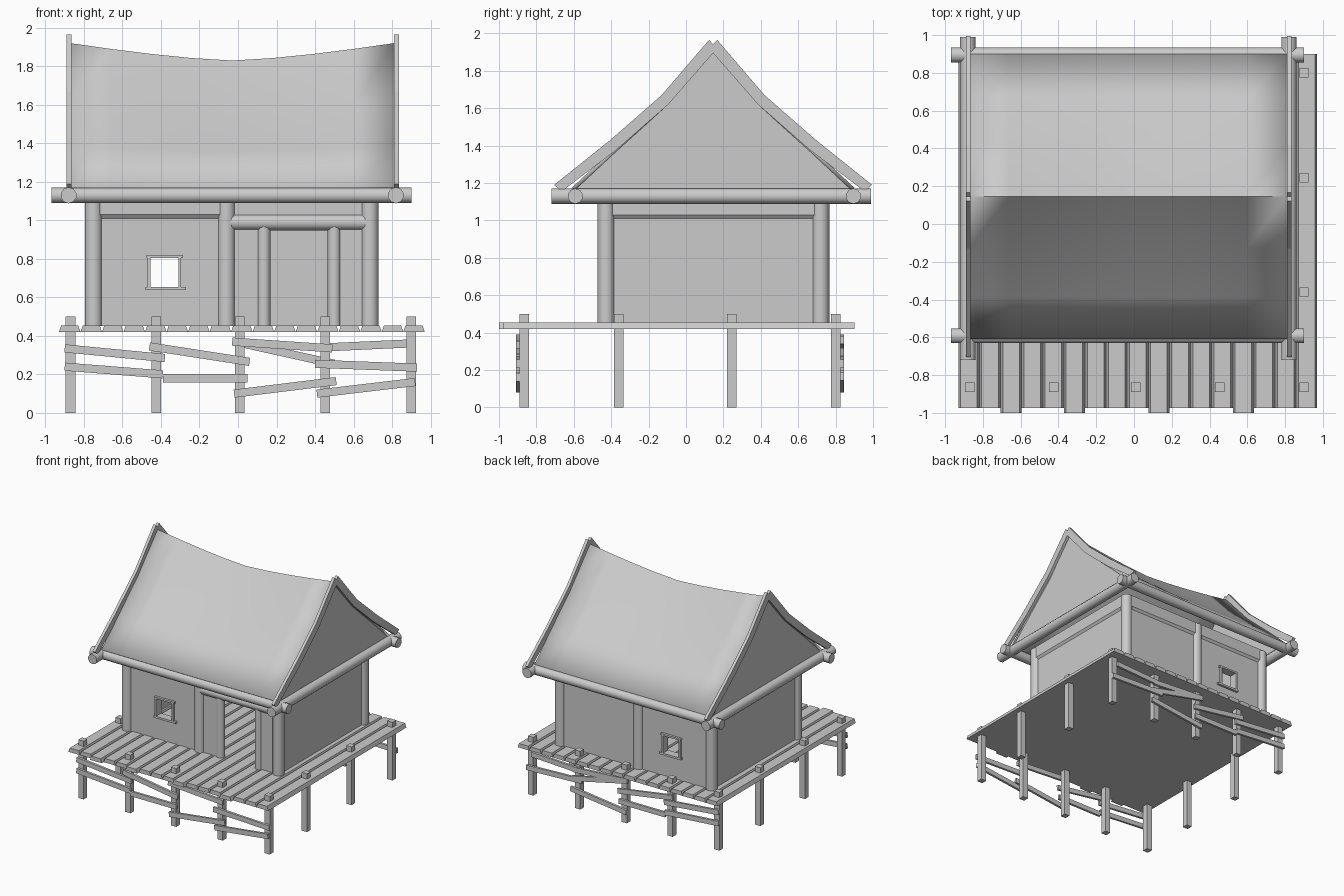
import bpy, bmesh, math
from mathutils import Vector, Matrix

if "Cube" in bpy.data.objects:
    bpy.data.objects.remove(bpy.data.objects["Cube"])


def finish(name, bm, smooth=False):
    bmesh.ops.recalc_face_normals(bm, faces=bm.faces)
    me = bpy.data.meshes.new(name)
    bm.to_mesh(me)
    bm.free()
    ob = bpy.data.objects.new(name, me)
    bpy.context.collection.objects.link(ob)
    if smooth:
        bpy.ops.object.select_all(action='DESELECT')
        ob.select_set(True)
        bpy.context.view_layer.objects.active = ob
        bpy.ops.object.shade_smooth_by_angle(angle=math.radians(50))
    return ob


def box(bm, x0, x1, y0, y1, z0, z1, rot=None):
    m = Matrix.Translation(((x0 + x1) / 2, (y0 + y1) / 2, (z0 + z1) / 2))
    if rot:
        m = m @ Matrix.Rotation(rot, 4, 'Y')
    m = m @ Matrix.Diagonal((x1 - x0, y1 - y0, z1 - z0, 1))
    return bmesh.ops.create_cube(bm, size=1, matrix=m)['verts']


def prism(bm, pts, offset):
    a = [bm.verts.new(p) for p in pts]
    b = [bm.verts.new(Vector(p) + Vector(offset)) for p in pts]
    n = len(a)
    bm.faces.new(a)
    bm.faces.new(b[::-1])
    for i in range(n):
        bm.faces.new((a[i], a[(i + 1) % n], b[(i + 1) % n], b[i]))


def log(name, p, q, r, sides=12):
    bm = bmesh.new()
    p, q = Vector(p), Vector(q)
    d = q - p
    m = Matrix.Translation((p + q) / 2) @ d.to_track_quat('Z', 'Y').to_matrix().to_4x4()
    bmesh.ops.create_cone(bm, cap_ends=True, segments=sides, radius1=r, radius2=r,
                          depth=d.length, matrix=m)
    finish(name, bm, True)


# deck of tapered planks, a few sticking out at the front
bm = bmesh.new()
pitch = 1.9 / 17
for i in range(17):
    x0 = -0.93 + i * pitch
    x1 = x0 + pitch
    y0 = -1.0 if i in (2, 5, 9, 13) else -0.975
    prism(bm, [(x0, y0, 0.42), (x1, y0, 0.42), (x1 - 0.012, y0, 0.455), (x0 + 0.012, y0, 0.455)],
          (0, 0.9 - y0, 0))
finish("deck_planks", bm)

# stilts around the edge of the deck
post_x = (-0.87, -0.425, 0.01, 0.453, 0.90)
post_y = (-0.865, -0.36, 0.245, 0.80)
bm = bmesh.new()
for x in post_x:
    for y in post_y:
        if x in (post_x[0], post_x[-1]) or y in (post_y[0], post_y[-1]):
            box(bm, x - 0.025, x + 0.025, y - 0.025, y + 0.025, 0, 0.50)
finish("stilts", bm)

# crooked rails: x0, z0, x1, z1
shared = [(-0.90, 0.335, -0.38, 0.285), (-0.46, 0.345, 0.06, 0.265), (-0.03, 0.37, 0.49, 0.335),
          (-0.90, 0.24, -0.39, 0.20), (-0.39, 0.18, 0.05, 0.18), (-0.02, 0.10, 0.51, 0.165),
          (0.40, 0.255, 0.93, 0.235)]
front = [(0.41, 0.10, 0.92, 0.16)]
back = [(0.45, 0.34, 0.88, 0.36), (-0.02, 0.37, 0.50, 0.255)]
for name, y, rails in (("front_rails", -0.90, shared + front), ("back_rails", 0.835, shared + back)):
    bm = bmesh.new()
    for x0, z0, x1, z1 in rails:
        length = math.hypot(x1 - x0, z1 - z0)
        cx, cz = (x0 + x1) / 2, (z0 + z1) / 2
        box(bm, cx - length / 2, cx + length / 2, y - 0.01, y + 0.01, cz - 0.021, cz + 0.021,
            -math.atan2(z1 - z0, x1 - x0))
    finish(name, bm)

# main columns
FY, BY, LX, MX, RX = -0.427, 0.72, -0.75, -0.06, 0.685
for side, y in (("front", FY), ("back", BY)):
    for pos, x in (("left", LX), ("middle", MX), ("right", RX)):
        log(f"{side}_{pos}_column", (x, y, 0.45), (x, y, 1.12), 0.046)

# door posts and lintel
for pos, x in (("left", 0.135), ("right", 0.50)):
    log(f"door_{pos}_post", (x, FY, 0.45), (x, FY, 0.97), 0.034)
log("door_lintel", (MX, FY, 0.99), (RX, FY, 0.99), 0.042)

# walls with window holes and a doorway
W0, W1, Z0, Z1, TOP = -0.46, -0.30, 0.65, 0.81, 1.13
t = 0.015
for side, y in (("front", FY), ("back", BY)):
    bm = bmesh.new()
    for x0, x1, z0, z1 in ((LX, W0, 0.45, TOP), (W1, MX, 0.45, TOP),
                           (W0, W1, 0.45, Z0), (W0, W1, Z1, TOP)):
        box(bm, x0, x1, y - t, y + t, z0, z1)
    if side == "front":
        box(bm, MX, 0.135, y - t, y + t, 0.45, TOP)
        box(bm, 0.50, RX, y - t, y + t, 0.45, TOP)
        box(bm, 0.135, 0.50, y - t, y + t, 0.97, TOP)
    else:
        box(bm, MX, RX, y - t, y + t, 0.45, TOP)
    finish(f"{side}_wall", bm)

    # window frame
    bm = bmesh.new()
    f = 0.035
    box(bm, -0.48, -0.27, y - f, y + f, 0.638, 0.655)
    box(bm, -0.475, -0.285, y - f, y + f, 0.805, 0.82)
    box(bm, -0.47, -0.455, y - f, y + f, 0.65, 0.81)
    box(bm, -0.31, -0.295, y - f, y + f, 0.65, 0.81)
    finish(f"{side}_window_frame", bm)

    # wall top band with sloped lower edge
    s = -1 if side == "front" else 1
    bm = bmesh.new()
    prism(bm, [(LX, y, 1.01), (LX, y + s * t, 1.01), (LX, y + s * 0.03, 1.03), (LX, y + s * 0.03, TOP),
               (LX, y, TOP)], ((MX if s < 0 else RX) - LX, 0, 0))
    finish(f"{side}_wall_band", bm)

for side, x, s in (("left", LX, -1), ("right", RX, 1)):
    bm = bmesh.new()
    box(bm, x - t, x + t, FY, BY, 0.45, TOP)
    finish(f"{side}_wall", bm)
    bm = bmesh.new()
    prism(bm, [(x, FY, 1.01), (x + s * t, FY, 1.01), (x + s * 0.03, FY, 1.03), (x + s * 0.03, FY, TOP),
               (x, FY, TOP)], (0, BY - FY, 0))
    finish(f"{side}_wall_band", bm)

# eave beams
for side, y in (("front", -0.592), ("back", 0.895)):
    log(f"{side}_beam", (-0.97, y, 1.13), (0.90, y, 1.13), 0.041, 10)
for side, x in (("left", -0.88), ("right", 0.82)):
    log(f"{side}_beam", (x, -0.72, 1.13), (x, 0.99, 1.13), 0.042, 10)

# sagging roof skin: half profile as (distance from ridge, height)
RIDGE = 0.145
half = [(0.755, 1.175), (0.53, 1.385), (0.27, 1.62), (0.0, 1.92)]
profile = [(RIDGE - d, z) for d, z in half] + [(RIDGE + d, z) for d, z in half[-2::-1]]
bm = bmesh.new()
rows = []
for x in (-0.87, -0.66, -0.45, -0.24, -0.03, 0.18, 0.39, 0.60, 0.81):
    u = 1 - abs((x + 0.03) / 0.84) ** 1.4
    rows.append([bm.verts.new((x, y, z - 0.09 * u * (z - 1.175) / 0.745)) for y, z in profile])
for a, b in zip(rows, rows[1:]):
    for i in range(len(a) - 1):
        bm.faces.new((a[i], a[i + 1], b[i + 1], b[i]))
roof = finish("roof", bm, True)
if roof.data.polygons[0].normal.z < 0:
    roof.data.flip_normals()
mod = roof.modifiers.new("thickness", 'SOLIDIFY')
mod.thickness = 0.02
mod.offset = -1

# gable panels and crossing gable boards
for side, x, bx in (("left", -0.865, -0.89), ("right", 0.79, 0.81)):
    bm = bmesh.new()
    prism(bm, [(x, y, z - 0.015) for y, z in profile], (0.015, 0, 0))
    finish(f"{side}_gable", bm)
    for pos, s in (("front", -1), ("back", 1)):
        bm = bmesh.new()
        outer = [(0.85, 1.19), (0.55, 1.43), (0.275, 1.67), (0.022, 1.965)]
        inner = [(-0.022, 1.92), (0.24, 1.62), (0.52, 1.375), (0.81, 1.155)]
        prism(bm, [(bx, RIDGE + s * d, z) for d, z in outer + inner], (0.025, 0, 0))
        finish(f"{side}_{pos}_gable_board", bm)
